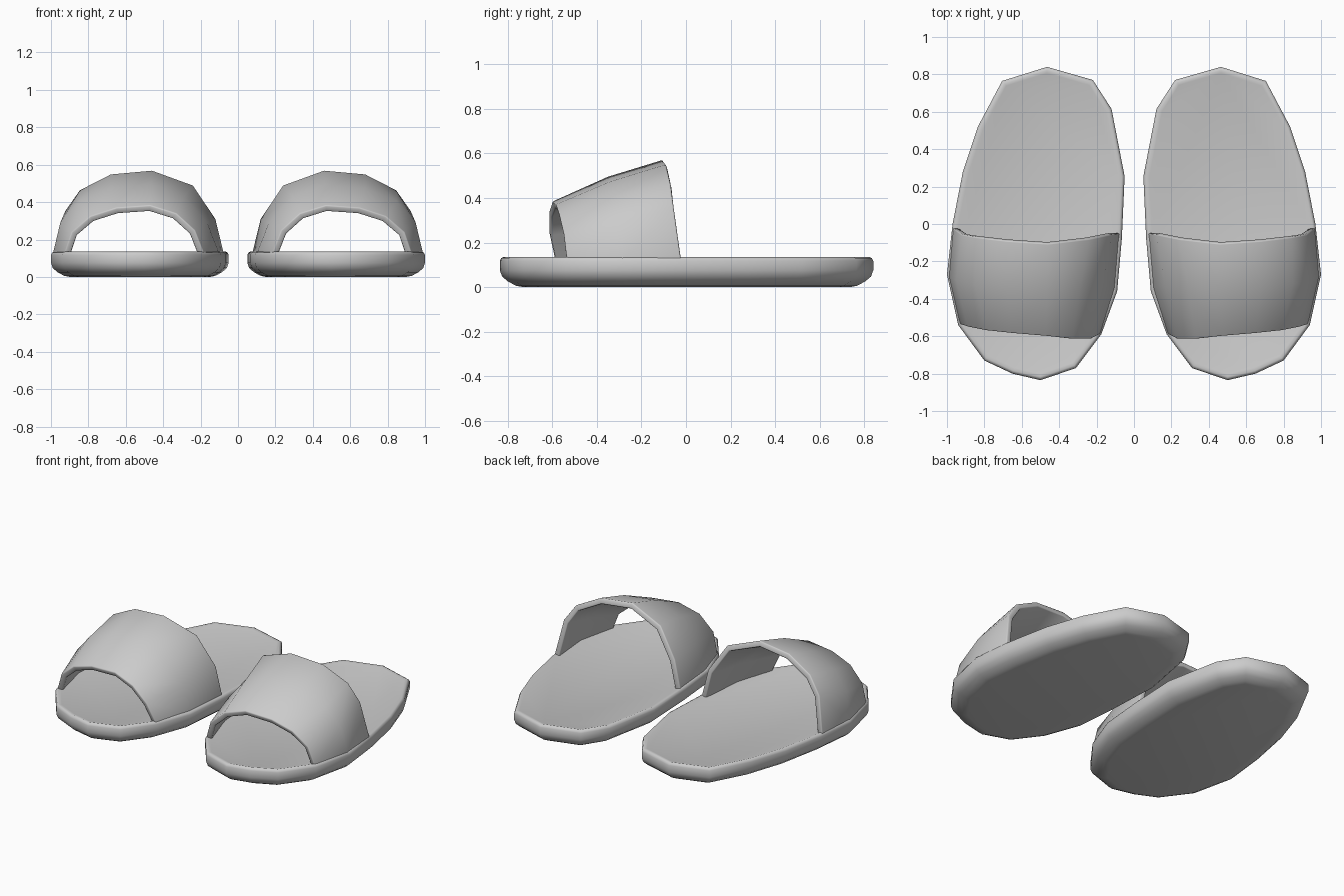
import bpy, bmesh, math
from mathutils import Vector

if "Cube" in bpy.data.objects:
    bpy.data.objects.remove(bpy.data.objects["Cube"])


def finish(name, bm, thickness=0):
    bmesh.ops.recalc_face_normals(bm, faces=bm.faces)
    mesh = bpy.data.meshes.new(name)
    bm.to_mesh(mesh)
    bm.free()
    ob = bpy.data.objects.new(name, mesh)
    bpy.context.collection.objects.link(ob)
    if thickness:
        solid = ob.modifiers.new("thickness", 'SOLIDIFY')
        solid.thickness = thickness
        solid.offset = -1
        solid.use_even_offset = True
        bev = ob.modifiers.new("soft_rim", 'BEVEL')
        bev.width = 0.007
        bev.segments = 2
        bev.limit_method = 'ANGLE'
        bev.angle_limit = math.radians(50)
    ob.modifiers.new("pair", 'MIRROR').use_mirror_merge = False
    bpy.context.view_layer.objects.active = ob
    ob.select_set(True)
    bpy.ops.object.shade_smooth_by_angle(angle=math.radians(50))
    ob.select_set(False)
    return ob


def bridge(bm, a, b, closed):
    n = len(a)
    for i in range(n if closed else n - 1):
        j = (i + 1) % n
        bm.faces.new((a[i], a[j], b[j], b[i]))


# Sole outline, counter-clockwise from the toe
outline = [Vector(p) for p in [
    (.50, -.835), (.65, -.80), (.80, -.73), (.94, -.54), (1.0, -.27),
    (.97, 0), (.915, .28), (.835, .52), (.705, .765), (.465, .84),
    (.22, .77), (.12, .615), (.05, .255), (.065, -.08), (.09, -.36),
    (.175, -.59), (.31, -.77)]]


def inset(points, d):
    out = []
    for i, p in enumerate(points):
        a = (p - points[i - 1]).normalized()
        b = (points[(i + 1) % len(points)] - p).normalized()
        na, nb = Vector((-a.y, a.x)), Vector((-b.y, b.x))
        out.append(p + (na + nb) * d / (1 + na.dot(nb)))
    return out


# Sole: inset rings stacked from bottom to footbed
bm = bmesh.new()
rings = []
for d, z in [(.10, 0), (.07, .006), (.035, .025), (.01, .047), (0, .075),
             (0, .118), (.006, .13), (.016, .135), (.032, .13)]:
    rings.append([bm.verts.new((p.x, p.y, z)) for p in inset(outline, d)])
for a, b in zip(rings, rings[1:]):
    bridge(bm, a, b, True)
bm.faces.new(rings[0])
bm.faces.new(rings[-1])
finish("sole", bm)

# Strap: three arched rows, front to back
rows = [
    [(.935, -.535, .11), (.89, -.55, .24), (.79, -.57, .325), (.65, -.585, .37),
     (.47, -.60, .383), (.33, -.615, .34), (.23, -.615, .25), (.175, -.585, .11)],
    [(.993, -.28, .11), (.95, -.30, .29), (.85, -.32, .405), (.68, -.335, .475),
     (.465, -.35, .495), (.29, -.35, .43), (.165, -.33, .29), (.095, -.34, .11)],
    [(.97, -.02, .11), (.922, -.055, .355), (.845, -.07, .465), (.68, -.09, .55),
     (.46, -.105, .57), (.24, -.08, .49), (.12, -.055, .31), (.072, -.05, .11)]]
bm = bmesh.new()
grid = [[bm.verts.new(p) for p in row] for row in rows]
for a, b in zip(grid, grid[1:]):
    bridge(bm, a, b, False)
# make the outer side face upwards so thickness grows inwards
bm.normal_update()
strap = finish("strap", bm, 0.035)
if sum(p.normal.z for p in strap.data.polygons) < 0:
    strap.data.flip_normals()
